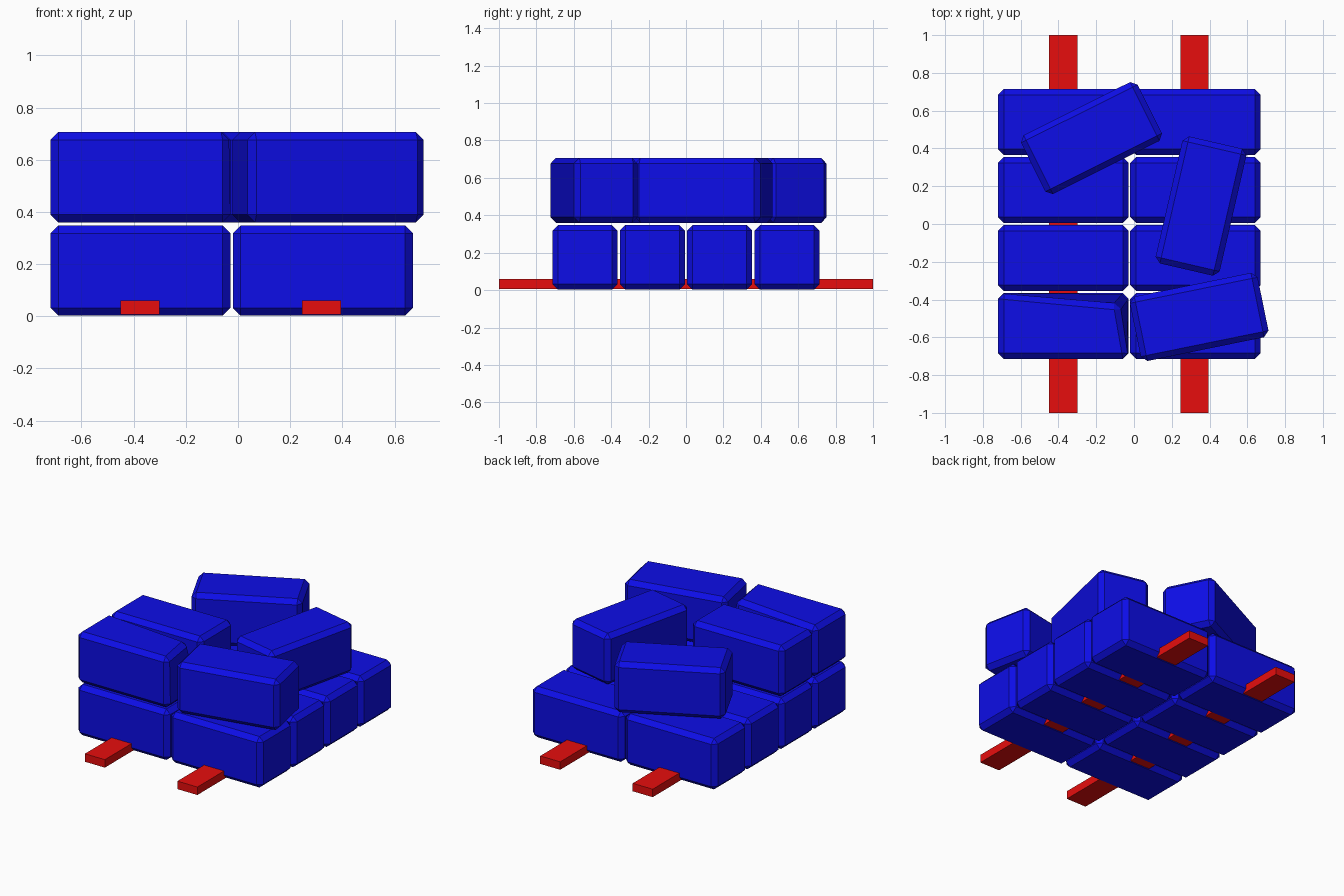
import bpy, bmesh
from math import radians
from mathutils import Matrix, Vector

default = bpy.data.objects.get("Cube")
if default:
    bpy.data.objects.remove(default, do_unlink=True)


def material(name, colour):
    mat = bpy.data.materials.new(name)
    mat.use_nodes = True
    mat.diffuse_color = colour
    mat.node_tree.nodes["Principled BSDF"].inputs["Base Color"].default_value = colour
    return mat


BLUE = material("blue", (0.004, 0.004, 0.8, 1))
RED = material("red", (0.8, 0.004, 0.004, 1))
BLOCK = (0.69, 0.348, 0.346)


def box(name, centre, size, mat, angle=0, chamfer=0, pull=None):
    """Box with flat chamfers; pull shifts its upper left back corner."""
    bm = bmesh.new()
    bmesh.ops.create_cube(bm, size=1, matrix=Matrix.Diagonal((*size, 1)))
    if pull:
        for v in bm.verts:
            if min(v.co) > 0:
                v.co += Vector(pull)
    if chamfer:
        bmesh.ops.bevel(bm, geom=bm.edges[:], offset=chamfer, segments=1,
                        affect='EDGES', profile=0.5)
    mesh = bpy.data.meshes.new(name)
    bm.to_mesh(mesh)
    bm.free()
    mesh.materials.append(mat)
    obj = bpy.data.objects.new(name, mesh)
    obj.location = centre
    obj.rotation_euler.z = radians(angle)
    bpy.context.collection.objects.link(obj)
    return obj


# Lower layer: two columns of four blocks
LOW_Z, HIGH_Z = 0.175, 0.533
for side, x in (("right", -0.374), ("left", 0.325)):
    for row in range(4):
        box(f"lower_block_{side}_{row + 1}", (x, -0.54 + 0.36 * row, LOW_Z),
            BLOCK, BLUE, chamfer=0.03)

# Upper layer: two blocks in line and three laid askew
box("upper_block_front", (-0.374, -0.54, HIGH_Z), BLOCK, BLUE,
    chamfer=0.03, pull=(-0.05, -0.06, 0))
for name, x, y, angle in (("middle", -0.374, -0.18, 0),
                          ("front_askew", 0.345, -0.492, 11.5),
                          ("side_askew", 0.355, 0.095, 77),
                          ("back_askew", -0.225, 0.455, 26.5)):
    box(f"upper_block_{name}", (x, y, HIGH_Z), BLOCK, BLUE, angle, 0.03)

# Two long runners under the stack
for side, x in (("right", -0.375), ("left", 0.32)):
    box(f"runner_{side}", (x, 0, 0.033), (0.15, 2, 0.054), RED)
